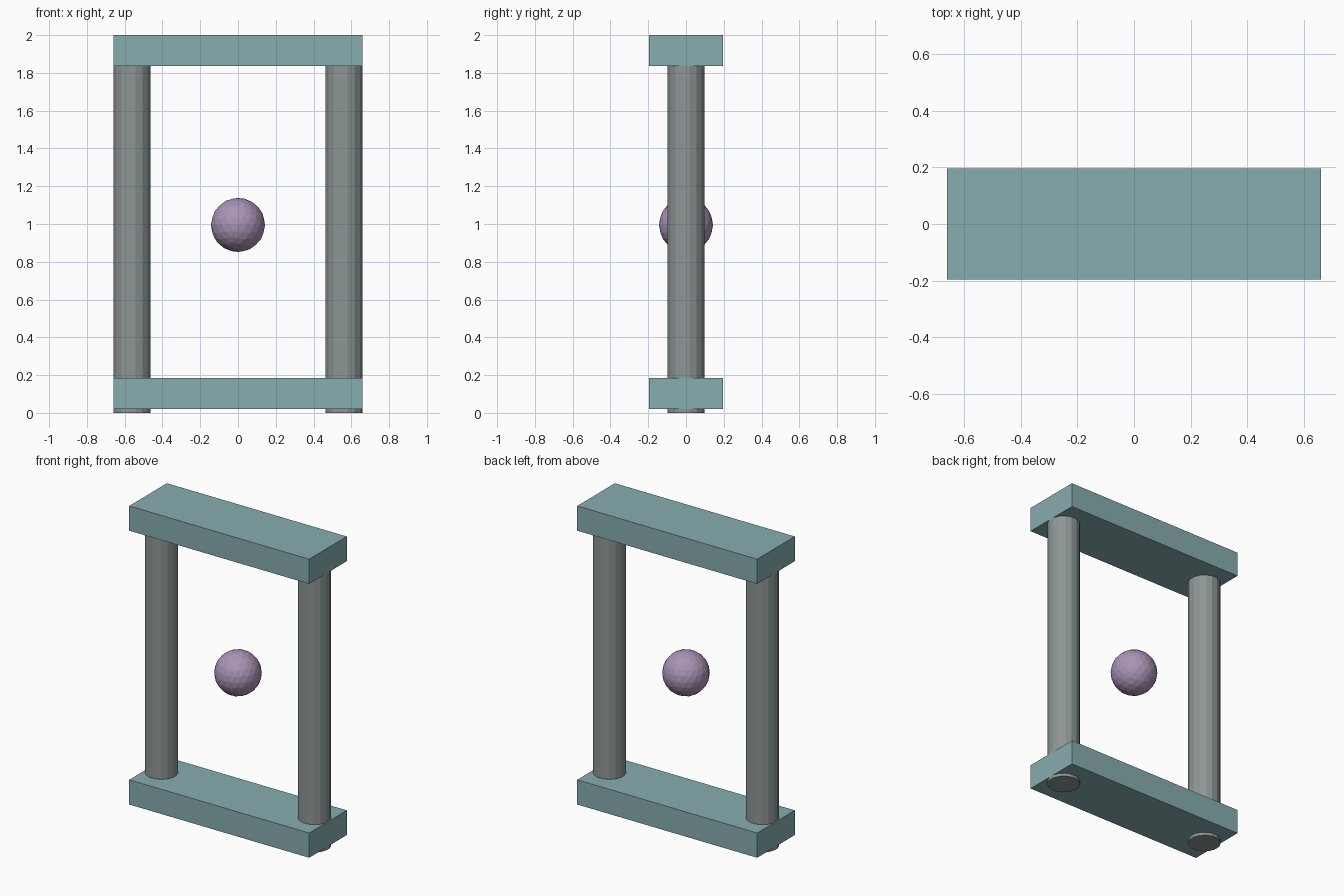
import bpy, math

if "Cube" in bpy.data.objects:
    bpy.data.objects.remove(bpy.data.objects["Cube"])


def material(name, color):
    m = bpy.data.materials.new(name)
    m.diffuse_color = (*color, 1.0)
    m.use_nodes = True
    m.node_tree.nodes["Principled BSDF"].inputs["Base Color"].default_value = m.diffuse_color
    return m


teal = material("muted teal", (0.242, 0.418, 0.429))
grey = material("stone grey", (0.27, 0.305, 0.305))
violet = material("dusty violet", (0.40, 0.296, 0.468))


def finish(name, mat):
    ob = bpy.context.object
    ob.name = name
    ob.data.materials.append(mat)
    return ob


# Base and top slabs
for name, z in (("base_slab", 0.102), ("top_slab", 1.918)):
    bpy.ops.mesh.primitive_cube_add(size=1, location=(0, 0, z))
    slab = finish(name, teal)
    slab.scale = (1.32, 0.394, 0.164)

# Two faceted pillars, poking slightly through the base
for name, side in (("left_pillar", -1), ("right_pillar", 1)):
    bpy.ops.mesh.primitive_cylinder_add(
        vertices=16, radius=0.1, depth=1.96,
        location=(side * 0.5615, 0, 0.98), rotation=(0, 0, math.pi / 16))
    finish(name, grey)

# Floating faceted orb
bpy.ops.mesh.primitive_ico_sphere_add(subdivisions=3, radius=0.143, location=(0, 0, 0.995))
finish("orb", violet)
